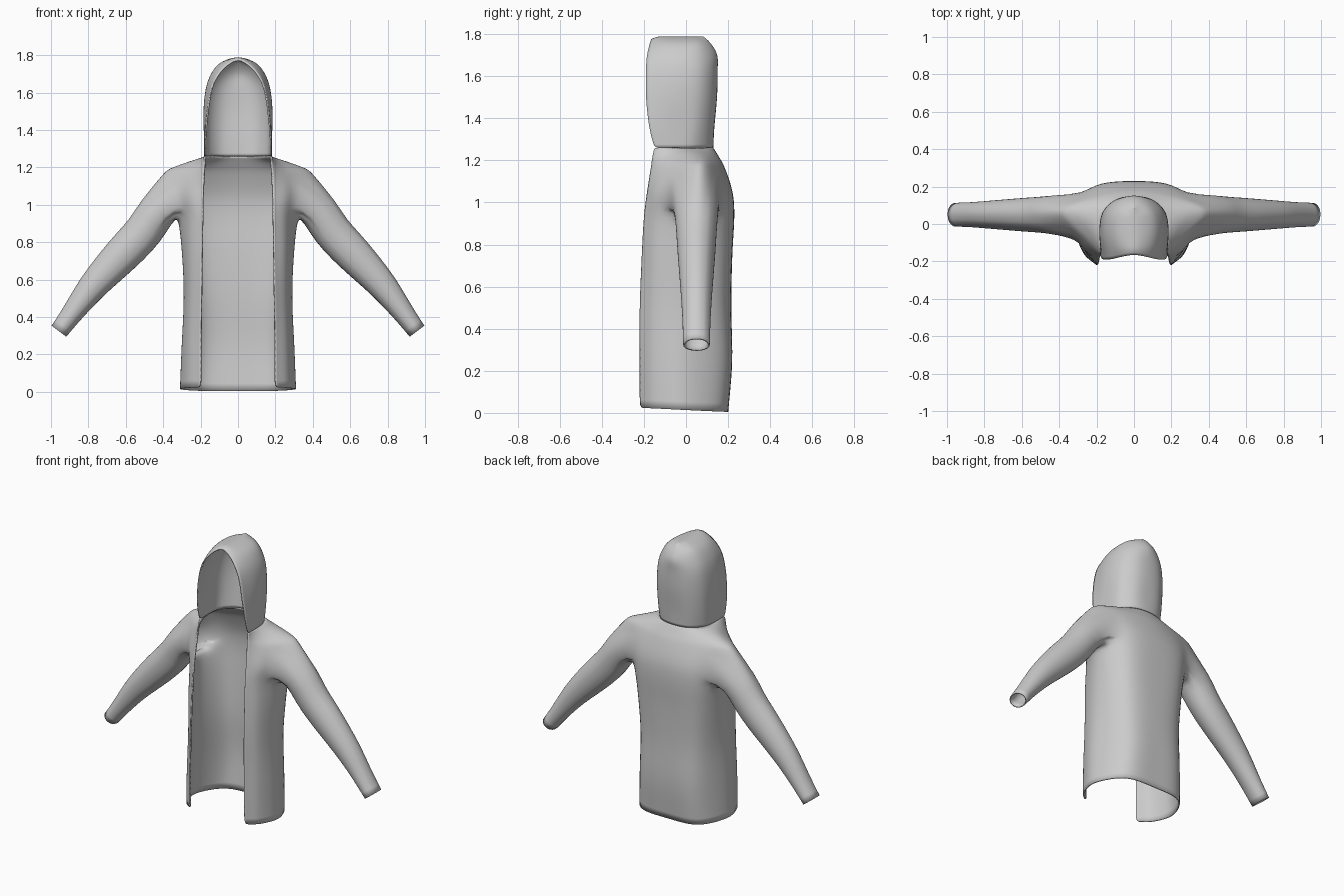
import bpy, bmesh, math
from mathutils import Vector

if "Cube" in bpy.data.objects:
    bpy.data.objects.remove(bpy.data.objects["Cube"])

# Half cross-sections: z, then (x, y) of front edge, front curve, side, back curve, and y of back centre
NECK = (1.26, .18, -.15, .18, -.05, .165, .04, .10, .11, .13)
BODY = [
    (.014, .20, -.22, .275, -.15, .31, .00, .21, .175, .20),
    (.25, .20, -.22, .27, -.15, .30, .00, .20, .19, .22),
    (.50, .197, -.22, .265, -.14, .288, .01, .20, .18, .215),
    (.75, .193, -.21, .265, -.14, .30, .03, .21, .19, .22),
    (.93, .19, -.20, .265, -.13, .325, .05, .22, .20, .23),
    (1.05, .187, -.185, .28, -.12, .38, .06, .23, .19, .222),
    (1.165, .183, -.167, .27, -.08, .405, .065, .23, .15, .185),
    (1.215, .181, -.16, .235, -.055, .31, .065, .16, .135, .158),
    NECK]
HOOD = [
    NECK,
    (1.36, .178, -.175, .182, -.06, .17, .05, .10, .12, .135),
    (1.50, .165, -.19, .185, -.06, .17, .06, .10, .13, .148),
    (1.62, .145, -.19, .172, -.06, .16, .06, .095, .13, .15),
    (1.70, .115, -.187, .143, -.06, .135, .05, .08, .12, .15),
    (1.76, .065, -.175, .092, -.06, .09, .04, .055, .09, .115),
    (1.79, 0, -.165, 0, -.06, 0, .02, 0, .05, .08)]

# Sleeve path: x, z, radius across, radius in y
SLEEVE = [(.435, .965, .105, .105), (.495, .862, .104, .097), (.58, .773, .104, .092),
          (.66, .69, .096, .085), (.745, .60, .084, .078), (.80, .535, .075, .073),
          (.875, .435, .060, .067), (.91, .387, .055, .066), (.957, .324, .050, .064)]
ARM_Y = .05


def spline(pts, steps, mirror_end):
    """Smooth curve through points; the far end may continue across x = 0."""
    last = pts[-2].copy()
    if mirror_end:
        last.x = -last.x
    else:
        last = 2 * pts[-1] - pts[-2]
    p = [2 * pts[0] - pts[1]] + pts + [last]
    out = []
    for i in range(1, len(p) - 2):
        a, b, c, d = p[i - 1:i + 3]
        for s in range(steps):
            t = s / steps
            out.append(.5 * (2 * b + (c - a) * t + (2 * a - 5 * b + 4 * c - d) * t * t
                             + (3 * b - a - 3 * c + d) * t ** 3))
    return out + [pts[-1].copy()]


def loft(bm, sections, mirror_top):
    """Grid of vertices [row][column] with faces, from half cross-sections."""
    rings = []
    for z, *v in sections:
        xy = list(zip(v[0:8:2], v[1:8:2])) + [(0, v[8])]
        rings.append(spline([Vector((x, y, z)) for x, y in xy], 4, True))
    cols = [spline(list(c), 3, mirror_top) for c in zip(*rings)]
    for co in (p for c in cols for p in c):
        co.z -= .05 * co.y * max(0, 1 - co.z / .3)                          # hem dips at the back
        co.z -= .5 * max(0, -co.y - .14) * max(0, (co.z - 1.6) / .185)      # hood brim dips
    grid = [[bm.verts.new(p) for p in row] for row in zip(*cols)]
    faces = {}
    for r in range(len(grid) - 1):
        for c in range(len(grid[0]) - 1):
            faces[r, c] = bm.faces.new((grid[r][c], grid[r][c + 1], grid[r + 1][c + 1], grid[r + 1][c]))
    return grid, faces


def finish(name, bm):
    """Turn the half mesh into a smooth, thin, mirrored cloth object."""
    me = bpy.data.meshes.new(name)
    bm.to_mesh(me)
    bm.free()
    for p in me.polygons:
        p.use_smooth = True
    ob = bpy.data.objects.new(name, me)
    bpy.context.collection.objects.link(ob)
    m = ob.modifiers.new("Mirror", 'MIRROR')
    m.use_clip = True
    m.merge_threshold = .0005
    s = ob.modifiers.new("Smooth", 'SUBSURF')
    s.levels = s.render_levels = 1
    t = ob.modifiers.new("Cloth", 'SOLIDIFY')
    t.thickness = .008
    t.offset = -1


# Body with rounded armhole
bm = bmesh.new()
grid, faces = loft(bm, BODY, False)
r0, r1, c0, c1 = 12, 18, 5, 11
corners = {(r, c) for r in (r0, r1 - 1) for c in (c0, c1 - 1)}
cut = [(r, c) for r in range(r0, r1) for c in range(c0, c1) if (r, c) not in corners]
hole = [faces[k] for k in cut]
rim = {v for f in hole for v in f.verts if any(g not in hole for g in v.link_faces)}
bmesh.ops.delete(bm, geom=hole, context='FACES')

# Sleeve grown from the armhole rim
centre = sum((v.co for v in rim), Vector()) / len(rim)
u, up = Vector((0, 1, 0)), Vector((.6, 0, .8))
angle = lambda v: math.atan2((v.co - centre).dot(up), (v.co - centre).dot(u))
ring = sorted(rim, key=angle)
angles = [angle(v) for v in ring]
n = len(ring)
for j, (x, z, ra, ry) in enumerate(SLEEVE):
    a, b = SLEEVE[max(j - 1, 0)], SLEEVE[min(j + 1, len(SLEEVE) - 1)]
    d = Vector((b[0] - a[0], 0, b[1] - a[1])).normalized()
    side = Vector((-d.z, 0, d.x))
    c = Vector((x, ARM_Y, z))
    new = [bm.verts.new(c + u * ry * math.cos(t) + side * ra * math.sin(t)) for t in angles]
    for k in range(n):
        m = (k + 1) % n
        bm.faces.new((ring[k], ring[m], new[m], new[k]))
    ring = new
finish("jacket_body_and_sleeves", bm)

# Hood
bm = bmesh.new()
loft(bm, HOOD, True)
finish("hood", bm)
